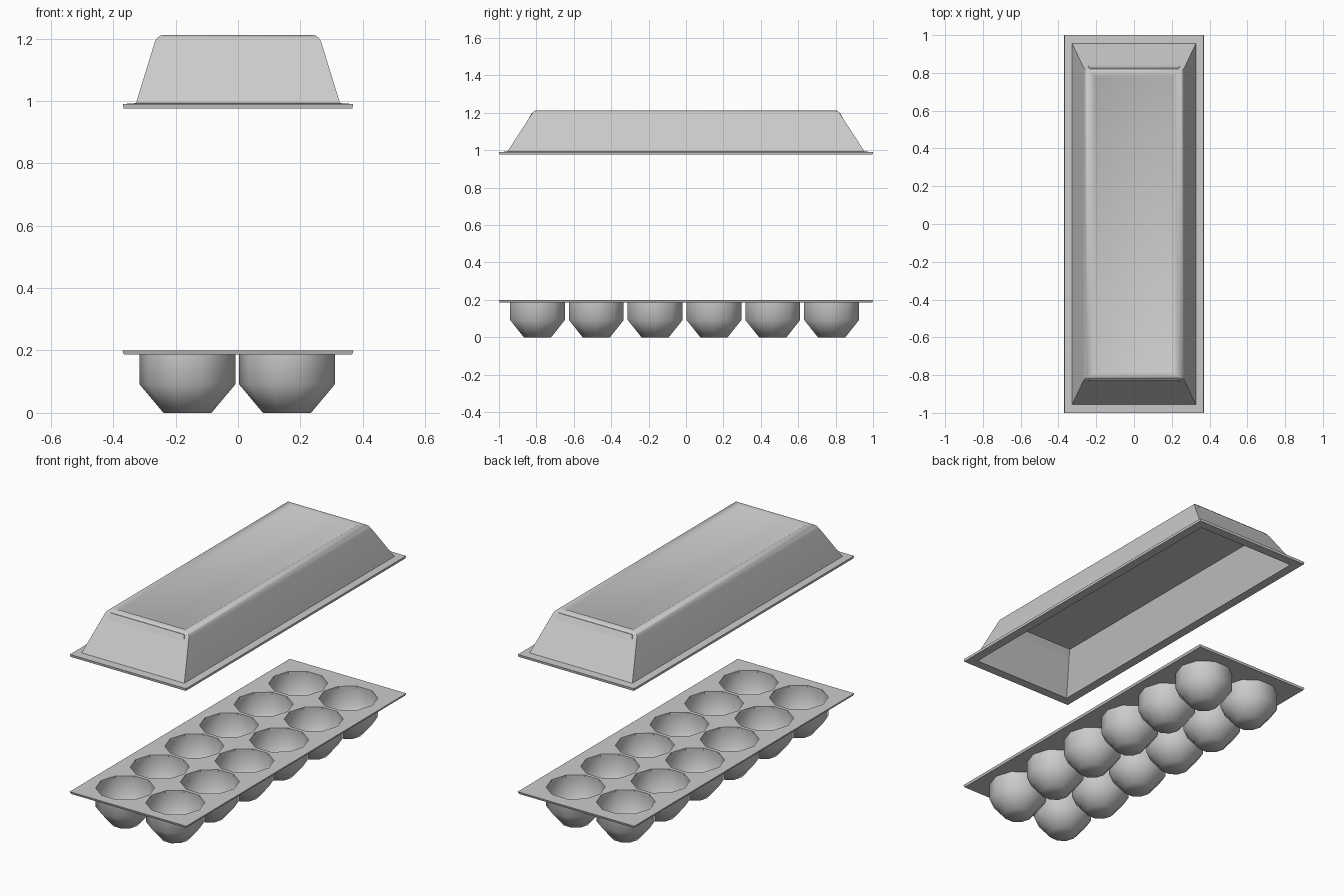
import bpy, bmesh, math

cube = bpy.data.objects.get("Cube")
if cube:
    bpy.data.objects.remove(cube, do_unlink=True)

grey = bpy.data.materials.new("carton grey")
grey.use_nodes = True
colour = (0.6, 0.6, 0.6, 1)
grey.diffuse_color = colour
grey.node_tree.nodes["Principled BSDF"].inputs["Base Color"].default_value = colour


def make_object(name, bm, smooth_angle):
    mesh = bpy.data.meshes.new(name)
    bm.to_mesh(mesh)
    bm.free()
    mesh.materials.append(grey)
    obj = bpy.data.objects.new(name, mesh)
    bpy.context.collection.objects.link(obj)
    bpy.ops.object.select_all(action='DESELECT')
    obj.select_set(True)
    bpy.context.view_layer.objects.active = obj
    if smooth_angle:
        bpy.ops.object.shade_smooth_by_angle(angle=math.radians(smooth_angle))
    return obj


def rectangle(bm, x, y, z):
    return [bm.verts.new((sx * x, sy * y, z)) for sx, sy in ((-1, -1), (1, -1), (1, 1), (-1, 1))]


def circle(bm, cx, cy, z, radius, sides=10):
    return [bm.verts.new((cx + radius * math.cos(math.tau * i / sides),
                          cy + radius * math.sin(math.tau * i / sides), z)) for i in range(sides)]


def skin(bm, rings):
    for low, high in zip(rings, rings[1:]):
        n = len(low)
        for i in range(n):
            j = (i + 1) % n
            bm.faces.new((low[i], low[j], high[j], high[i]))


def loop_edges(bm, ring):
    return [bm.edges.new((ring[i - 1], ring[i])) for i in range(len(ring))]


# Cup layout: two columns of six
CUP_R = 0.154
TRAY_TOP, TRAY_LOW = 0.2, 0.187
centres = [(x, -0.794 + 0.3145 * row) for x in (-0.162, 0.157) for row in range(6)]

# Tray plate with cup openings, slightly narrower underneath
bm = bmesh.new()
edges = loop_edges(bm, rectangle(bm, 0.371, 1.0, TRAY_TOP))
for cx, cy in centres:
    edges += loop_edges(bm, circle(bm, cx, cy, TRAY_TOP, CUP_R))
bmesh.ops.triangle_fill(bm, use_beauty=True, edges=edges, normal=(0, 0, 1))
extruded = bmesh.ops.extrude_face_region(bm, geom=bm.faces[:], use_keep_orig=True)
for item in extruded["geom"]:
    if isinstance(item, bmesh.types.BMVert):
        item.co.z = TRAY_LOW
        if abs(item.co.x) > 0.36:
            item.co.x *= 0.985
            item.co.y *= 0.996
bmesh.ops.recalc_face_normals(bm, faces=bm.faces[:])
make_object("tray_plate", bm, 0)

# Egg cups: straight upper wall, tapered base, softly shaded
for number, (cx, cy) in enumerate(centres, 1):
    bm = bmesh.new()
    rings = [circle(bm, cx, cy, z, r) for z, r in ((0, CUP_R / 2), (0.092, CUP_R), (TRAY_LOW, CUP_R))]
    skin(bm, rings)
    bm.faces.new(rings[0][::-1])
    make_object(f"egg_cup_{number}", bm, 180)

# Lid: ceiling, inner wall, flange, outer wall, rounded shoulder, recessed top
lid_profile = (
    (0.235, 0.825, 1.198), (0.315, 0.945, 0.976),
    (0.367, 0.998, 0.976), (0.369, 1.0, 0.990), (0.327, 0.955, 0.993),
    (0.267, 0.828, 1.188), (0.261, 0.820, 1.200), (0.250, 0.812, 1.209),
    (0.236, 0.806, 1.212), (0.218, 0.792, 1.212), (0.205, 0.780, 1.205),
)
bm = bmesh.new()
rings = [rectangle(bm, *size) for size in lid_profile]
skin(bm, rings)
bm.faces.new(rings[0][::-1])
bm.faces.new(rings[-1])
bmesh.ops.recalc_face_normals(bm, faces=bm.faces[:])
make_object("lid", bm, 32)
